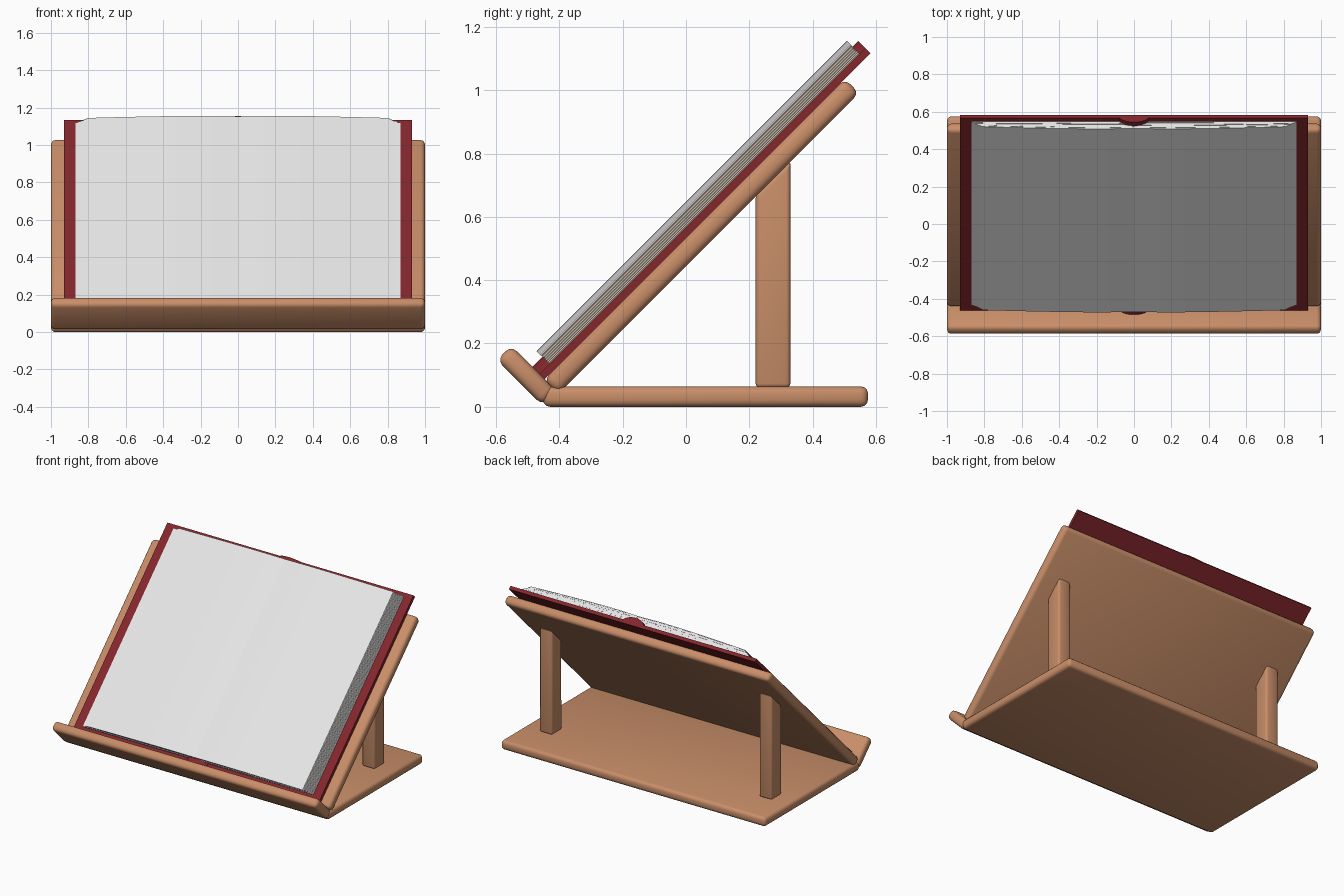
import bpy, bmesh, math, random

random.seed(4)
cube = bpy.data.objects.get("Cube")
if cube:
    bpy.data.objects.remove(cube, do_unlink=True)

TILT = math.radians(45)


def material(name, rgb):
    m = bpy.data.materials.new(name)
    m.use_nodes = True
    m.diffuse_color = (*rgb, 1)
    bsdf = next(n for n in m.node_tree.nodes if n.type == 'BSDF_PRINCIPLED')
    bsdf.inputs["Base Color"].default_value = (*rgb, 1)
    bsdf.inputs["Roughness"].default_value = 0.7
    return m


wood = material("warm wood", (0.58, 0.27, 0.14))
red = material("dark red cloth", (0.23, 0.02, 0.025))
paper = material("white paper", (0.8, 0.8, 0.8))
edge_tan = material("tan page edge", (0.36, 0.24, 0.14))


def finish(bm, name, mats, tilt=0.0, smooth=True):
    bmesh.ops.recalc_face_normals(bm, faces=bm.faces)
    mesh = bpy.data.meshes.new(name)
    bm.to_mesh(mesh)
    bm.free()
    ob = bpy.data.objects.new(name, mesh)
    bpy.context.collection.objects.link(ob)
    for m in mats:
        mesh.materials.append(m)
    ob.rotation_euler.x = tilt
    if smooth:
        bpy.ops.object.select_all(action='DESELECT')
        ob.select_set(True)
        bpy.context.view_layer.objects.active = ob
        bpy.ops.object.shade_smooth_by_angle(angle=math.radians(40))
    return ob


def extrude_outline(bm, points, vec):
    """Closed prism from a flat outline; returns its new faces."""
    start = set(bm.faces)
    face = bm.faces.new([bm.verts.new(p) for p in points])
    ext = bmesh.ops.extrude_face_region(bm, geom=[face], use_keep_orig=True)
    bmesh.ops.translate(bm, vec=vec,
                        verts=[g for g in ext["geom"] if isinstance(g, bmesh.types.BMVert)])
    return [f for f in bm.faces if f not in start]


def prism_x(name, outline, x0, x1, mat, bevel=0.0, tilt=0.0):
    """Side outline of (y, z) pairs run from x0 to x1, with rounded edges."""
    bm = bmesh.new()
    extrude_outline(bm, [(x0, y, z) for y, z in outline], (x1 - x0, 0, 0))
    if bevel:
        bmesh.ops.recalc_face_normals(bm, faces=bm.faces)
        bmesh.ops.bevel(bm, geom=list(bm.edges), offset=bevel, segments=3,
                        profile=0.5, affect='EDGES', clamp_overlap=True)
    return finish(bm, name, [mat], tilt)


def rect(y0, y1, z0, z1):
    return [(y0, z0), (y1, z0), (y1, z1), (y0, z1)]


# Wooden stand: base, tilted rest, front lip
prism_x("base_board", rect(-0.452, 0.575, 0, 0.064), -1, 1, wood, 0.022)
prism_x("back_rest", rect(-0.258, 1.088, 0.314, 0.378), -1, 1, wood, 0.024, TILT)
prism_x("front_lip", rect(-0.318, -0.254, 0.325, 0.527), -1, 1, wood, 0.024, TILT)

# Two support posts with slanted tops
for side, cx in (("left", 0.83), ("right", -0.83)):
    prism_x(side + "_post", [(0.22, 0.06), (0.33, 0.06), (0.33, 0.776), (0.22, 0.668)],
            cx - 0.048, cx + 0.048, wood, 0.014)

# Book cover and its arched spine
prism_x("book_cover", rect(-0.255, 1.202, 0.378, 0.401), -0.93, 0.93, red, 0, TILT)
bm = bmesh.new()
arch = [(0.085 * math.cos(a), -0.255, 0.38 + 0.052 * math.sin(a))
        for a in (math.pi * i / 12 for i in range(13))]
extrude_outline(bm, arch, (0, 1.457, 0))
finish(bm, "book_spine", [red], TILT)

# Page stacks: curved layers whose outer ends step inwards towards the top
LAYERS, STEPS, FLOOR = 12, 12, 0.401


def page_height(x):
    dip = 0.004 * max(0, 1 - x / 0.15)
    return 0.458 - 0.017 * max(0, (x - 0.2) / 0.61) ** 1.5 - dip


for side, sx in (("left", 1), ("right", -1)):
    bm = bmesh.new()
    for i in range(LAYERS):
        end = 0.87 - 0.06 * i / (LAYERS - 1)
        trim = random.uniform(0, 0.004) if i < LAYERS - 1 else 0
        xs = [end * k / STEPS for k in range(STEPS + 1)]

        def row(level):
            f = level / LAYERS
            return [(sx * x, -0.21 + trim, FLOOR + (page_height(x) - FLOOR) * f) for x in xs]

        faces = extrude_outline(bm, row(i) + row(i + 1)[::-1], (0, 1.387 - 2 * trim, 0))
        # alternate layers show a tan outer edge
        if i % 2 == 0:
            for f in faces:
                if all(abs(abs(v.co.x) - end) < 1e-4 for v in f.verts):
                    f.material_index = 1
    finish(bm, side + "_pages", [paper, edge_tan], TILT, smooth=False)
